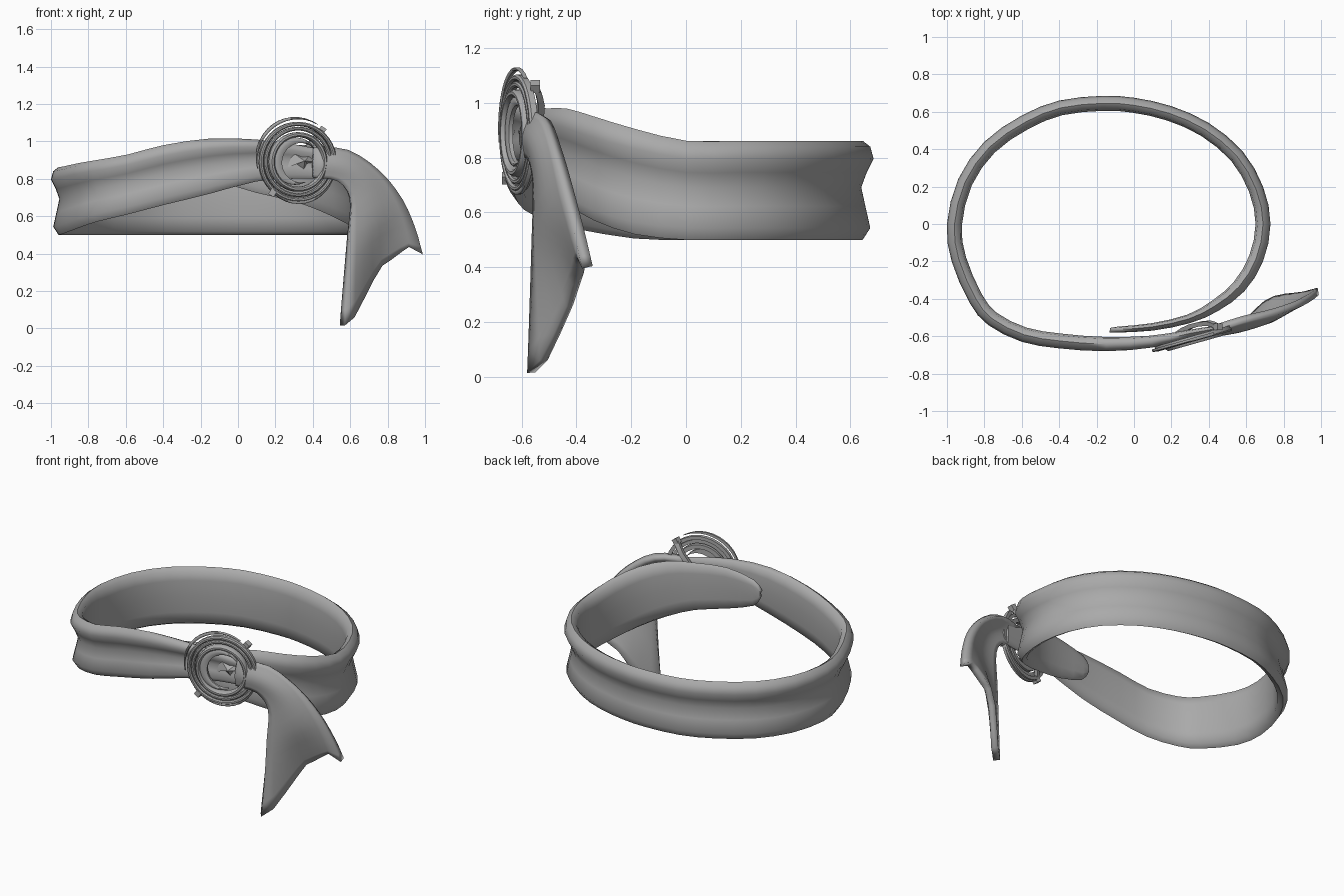
import bpy, bmesh, math
from mathutils import Vector, Matrix

if "Cube" in bpy.data.objects:
    bpy.data.objects.remove(bpy.data.objects["Cube"])

grey = bpy.data.materials.new("cloth_grey")
grey.diffuse_color = (0.4, 0.4, 0.4, 1)
grey.use_nodes = True
grey.node_tree.nodes["Principled BSDF"].inputs["Base Color"].default_value = grey.diffuse_color


def finish(name, bm, angle=50):
    bmesh.ops.recalc_face_normals(bm, faces=bm.faces)
    me = bpy.data.meshes.new(name)
    bm.to_mesh(me)
    bm.free()
    ob = bpy.data.objects.new(name, me)
    bpy.context.collection.objects.link(ob)
    me.materials.append(grey)
    bpy.ops.object.select_all(action='DESELECT')
    ob.select_set(True)
    bpy.context.view_layer.objects.active = ob
    bpy.ops.object.shade_smooth_by_angle(angle=math.radians(angle))
    return ob


def spline(pts, n):
    """Catmull-Rom through tuples of any length."""
    P = [Vector(p) for p in pts]
    P = [P[0] * 2 - P[1]] + P + [P[-1] * 2 - P[-2]]
    out = []
    for a, b, c, d in zip(P, P[1:], P[2:], P[3:]):
        for k in range(n):
            t = k / n
            out.append(0.5 * (2 * b + (c - a) * t + (2 * a - 5 * b + 4 * c - d) * t * t
                              + (3 * b - a - 3 * c + d) * t ** 3))
    return out + [P[-2]]


def loft(bm, rings, closed=False, caps=True):
    """Skin a list of closed rings."""
    vs = [[bm.verts.new(p) for p in r] for r in rings]
    n = len(vs[0])
    pairs = list(zip(vs, vs[1:])) + ([(vs[-1], vs[0])] if closed else [])
    for a, b in pairs:
        for i in range(n):
            bm.faces.new((a[i], a[(i + 1) % n], b[(i + 1) % n], b[i]))
    if caps and not closed:
        bm.faces.new(vs[0])
        bm.faces.new(vs[-1])


# Belt: outer path, bottom and top heights, thickness factor (inner tip to buckle)
path_xy = [(-0.13, -0.58), (-0.08, -0.58), (0.1, -0.57), (0.3, -0.53), (0.45, -0.465),
           (0.59, -0.36), (0.69, -0.2), (0.73, 0), (0.69, 0.2), (0.58, 0.39), (0.4, 0.54),
           (0.2, 0.63), (0, 0.675), (-0.17, 0.685), (-0.4, 0.66), (-0.6, 0.58), (-0.8, 0.44),
           (-0.94, 0.24), (-1, 0), (-0.975, -0.2), (-0.88, -0.42), (-0.78, -0.54),
           (-0.6, -0.63), (-0.4, -0.665), (-0.15, -0.68), (0.1, -0.66), (0.3, -0.605), (0.5, -0.565)]
first = [(.85, .90, .3), (.785, .95, .4), (.725, .985, .5), (.68, .98, .6), (.63, .98, .8),
         (.57, .95, .95), (.52, .905, 1)]
last = [(.505, .865, 1), (.54, .885, 1), (.57, .90, 1), (.61, .93, 1), (.66, .98, 1),
        (.72, 1.015, .95), (.785, 1.01, .8), (.80, .985, .5), (.80, .945, .4)]
mid = [(.5, .862, 1)] * (len(path_xy) - len(first) - len(last))
stations = spline([(*p, *s) for p, s in zip(path_xy, first + mid + last)], 2)
section = [(-.04, 1), (-.012, .94), (0, .82), (-.025, .68), (-.045, .53), (-.03, .34), (-.012, .12),
           (-.04, 0), (-.07, .05), (-.08, .25), (-.08, .53), (-.08, .8), (-.07, .95)]
bm = bmesh.new()
rings = []
for i, s in enumerate(stations):
    d = stations[min(i + 1, len(stations) - 1)] - stations[max(i - 1, 0)]
    n = Vector((d[1], -d[0])).normalized()
    rings.append([(s[0] + n.x * o * s[4], s[1] + n.y * o * s[4], s[2] + (s[3] - s[2]) * v)
                  for o, v in section])
loft(bm, rings)
finish("belt", bm, 60)

# Hanging swallow-tailed end: rows run from left edge to right edge
rows = [[(.40, -.58, .81), (.40, -.59, .88), (.40, -.57, .96)],
        [(.53, -.555, .79), (.56, -.56, .87), (.58, -.51, .945)],
        [(.60, -.54, .69), (.68, -.525, .78), (.75, -.47, .835)],
        [(.59, -.545, .5), (.74, -.50, .6), (.87, -.43, .69)],
        [(.575, -.555, .26), (.75, -.45, .45), (.945, -.39, .53)],
        [(.557, -.565, .015), (.76, -.40, .34), (.985, -.36, .40)]]
grid = [spline(r, 4) for r in rows]
# Shape the two points of the notch
grid[-1][1:4] = [Vector(p) for p in ((.61, -.52, .06), (.66, -.47, .16), (.71, -.425, .26))]
grid[-1][5:8] = [Vector(p) for p in ((.815, -.39, .375), (.87, -.385, .415), (.91, -.38, .44))]
cols = [spline([r[j] for r in grid], 3) for j in range(len(grid[0]))]
bm = bmesh.new()
vs = [[bm.verts.new(p) for p in c] for c in cols]
for a, b in zip(vs, vs[1:]):
    for i in range(len(a) - 1):
        bm.faces.new((a[i], a[i + 1], b[i + 1], b[i]))
tail = finish("hanging_tail", bm, 60)
sol = tail.modifiers.new("thickness", 'SOLIDIFY')
sol.thickness = 0.04
sol.offset = 0

# Buckle frame: local x right, local y up, local z toward the viewer
side = Vector((.96, .27, 0)).normalized()
out = Vector((.27, -.96, 0)).normalized()
M = Matrix((side, Vector((0, 0, 1)), out)).transposed().to_4x4()
M.translation = Vector((.32, -.612, .89))


def band(name, r, w, depth, z=0, a0=0, a1=360, cx=0, cy=0, taper=False):
    """Bevelled ring or arc; a tapered arc thins to points at both ends."""
    full = a1 - a0 == 360
    n = max(10, int((a1 - a0) / 9))
    rings = []
    for k in range(n if full else n + 1):
        f = k / n
        a = math.radians(a0 + (a1 - a0) * f)
        ww = w * max(.06, math.sin(math.pi * f)) if taper else w
        prof = [(-.5, -.5), (-.5, .25), (-.2, .5), (.2, .5), (.5, .25), (.5, -.5)]
        rings.append([M @ Vector((cx + (r + p * ww) * math.cos(a), cy + (r + p * ww) * math.sin(a),
                                  z + q * depth)) for p, q in prof])
    bm = bmesh.new()
    loft(bm, rings, closed=full)
    finish(name, bm, 40)


band("buckle_outer_ring", .203, .022, .03)
band("buckle_middle_ring", .178, .02, .022, z=.004)
band("buckle_inner_ring", .146, .026, .04, z=.008)
band("buckle_upper_arc", .222, .018, .016, z=.004, a0=58, a1=192, cx=-.008, cy=.012, taper=True)
band("buckle_lower_arc", .212, .018, .016, z=.004, a0=215, a1=335, cx=.002, cy=-.004, taper=True)
band("buckle_crescent", .115, .05, .02, z=.006, a0=40, a1=290, taper=True)

# Pin bar passing behind the strap, with a block at each end
bar = [(.45, -.55, 1.06), (.40, -.53, 1.0), (.31, -.545, .89), (.23, -.59, .79), (.185, -.655, .725)]
bm = bmesh.new()
rings = []
for p in spline(bar, 2):
    u = Vector((.8, .2, -.6)).normalized() * .015
    v = Vector((.27, -.96, 0)) * .012
    rings.append([Vector(p) + u + v, Vector(p) - u + v, Vector(p) - u - v, Vector(p) + u - v])
loft(bm, rings)
for c in (bar[0], bar[-1]):
    bmesh.ops.create_cube(bm, size=.034, matrix=Matrix.Translation(c) @ Matrix.Rotation(.6, 4, 'Y'))
finish("pin_bar", bm, 30)

# Rumpled cloth fold seen through the buckle
bm = bmesh.new()
fold = [(-.05, -.03), (0, -.01), (.04, -.05), (.06, -.01), (.12, 0), (.08, .04), (.03, .03), (-.02, .05)]
base = [bm.verts.new(M @ Vector((x, y, -.03))) for x, y in fold]
peak = bm.verts.new(M @ Vector((.035, .005, .012)))
for a, b in zip(base, base[1:] + base[:1]):
    bm.faces.new((a, b, peak))
finish("cloth_fold", bm, 30)
